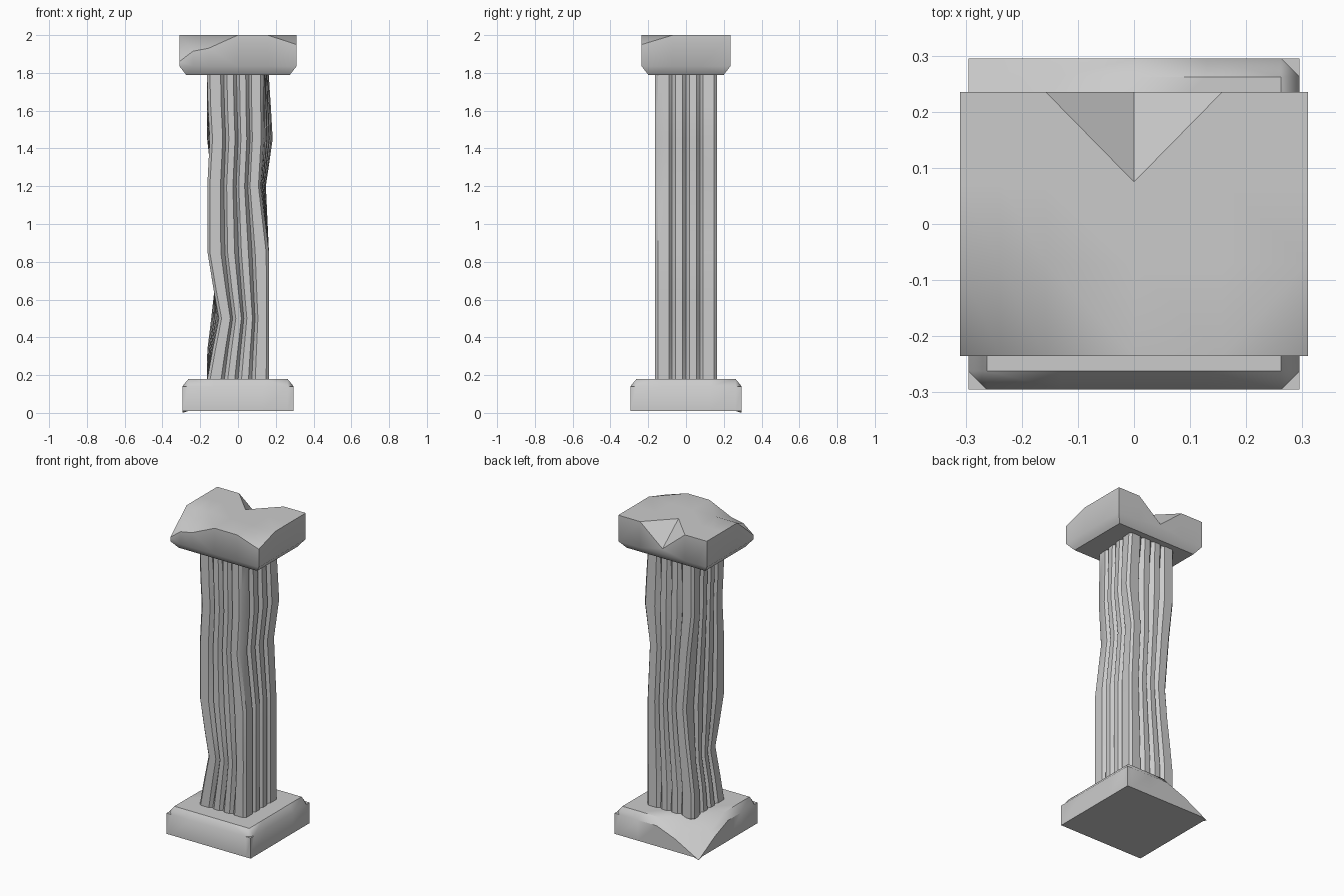
import bpy, bmesh, math

if "Cube" in bpy.data.objects:
    bpy.data.objects.remove(bpy.data.objects["Cube"])


def finish(bm, name, angle=40):
    bmesh.ops.recalc_face_normals(bm, faces=bm.faces)
    mesh = bpy.data.meshes.new(name)
    bm.to_mesh(mesh)
    bm.free()
    obj = bpy.data.objects.new(name, mesh)
    bpy.context.collection.objects.link(obj)
    bpy.ops.object.select_all(action='DESELECT')
    obj.select_set(True)
    bpy.context.view_layer.objects.active = obj
    bpy.ops.object.shade_smooth_by_angle(angle=math.radians(angle))
    return obj


def bridge(bm, a, b):
    n = len(a)
    for i in range(n):
        bm.faces.new((a[i], a[(i + 1) % n], b[(i + 1) % n], b[i]))


def slab(name, xs, ys, top, rings):
    """Block with an uneven top grid, its border lofted down through rings."""
    bm = bmesh.new()
    g = [[bm.verts.new((x, y, top(x, y))) for x in xs] for y in ys]
    for j in range(len(ys) - 1):
        for i in range(len(xs) - 1):
            bm.faces.new((g[j][i], g[j][i + 1], g[j + 1][i + 1], g[j + 1][i]))
    border = g[0][:-1] + [r[-1] for r in g[:-1]] + g[-1][:0:-1] + [r[0] for r in g[:0:-1]]
    prev = border
    hx, hy = xs[-1], ys[-1]
    for inset, z in rings:
        ring = []
        for v in border:
            x = max(inset - hx, min(hx - inset, v.co.x))
            y = max(inset - hy, min(hy - inset, v.co.y))
            ring.append(bm.verts.new((x, y, min(z, v.co.z - 0.001))))
        bridge(bm, prev, ring)
        prev = ring
    bm.faces.new(prev)
    bmesh.ops.triangulate(bm, faces=[f for f in bm.faces if len(f.verts) == 4])
    return finish(bm, name)


# Base: bevelled plinth with the back left corner broken away
def base_top(x, y):
    z = 0.14 if max(abs(x), abs(y)) > 0.28 else 0.18
    t = max(0, (y - x - 0.26) / 0.33)
    return max(0.001, min(z, 0.18 * (1 - t)))


steps = [-0.295, -0.262, -0.13, 0, 0.13, 0.262, 0.295]
slab("plinth", steps, steps, base_top, [(0, 0.01)])

# Capital: block with chipped front corners and a notch in the back edge
cap_x = [-0.31, -0.238, -0.157, 0.0, 0.157, 0.31]
cap_y = [-0.235, -0.07, 0.075, 0.235]
chips = {(0, 0): 1.86, (1, 0): 1.915, (2, 0): 1.93, (5, 0): 1.95, (3, 3): 1.87}


def cap_top(x, y):
    return chips.get((cap_x.index(x), cap_y.index(y)), 2.0)


slab("capital", cap_x, cap_y, cap_top, [(0, 1.835), (0.035, 1.79)])

# Shaft: square fluted section, each corner worn sideways along its height
levels = [0.17, 0.33, 0.5, 0.65, 0.85, 1.2, 1.45, 1.62, 1.795]
wear = {
    "front_left": [0, .03, .065, .035, 0, 0, .015, .005, 0],
    "front_right": [0, 0, 0, 0, 0, -.045, -.03, -.032, -.032],
    "back_left": [0, 0, .02, .04, .06, .03, 0, 0, 0],
    "back_right": [0, 0, 0, 0, 0, -.015, .022, .012, 0],
}
HALF = 0.164


def section(depth):
    side = [(-HALF + 0.015, 0)]
    for c in (-0.073, 0, 0.073):
        side += [(c - 0.018, 0), (c, depth), (c + 0.018, 0)]
    side.append((HALF - 0.015, 0))
    pts = []
    for k in range(4):
        ca, sa = round(math.cos(k * math.pi / 2)), round(math.sin(k * math.pi / 2))
        for s, d in side:
            y = d - HALF
            pts.append((s * ca - y * sa, s * sa + y * ca))
    return pts


bm = bmesh.new()
loops = []
for k, z in enumerate(levels):
    loop = []
    for x, y in section(0.012 if k in (0, len(levels) - 1) else 0.026):
        u, v = (x / HALF + 1) / 2, (y / HALF + 1) / 2
        left = (1 - v) * wear["front_left"][k] + v * wear["back_left"][k]
        right = (1 - v) * wear["front_right"][k] + v * wear["back_right"][k]
        loop.append(bm.verts.new((x + (1 - u) * left + u * u * right, y, z)))
    loops.append(loop)
for a, b in zip(loops, loops[1:]):
    bridge(bm, a, b)
bm.faces.new(loops[0])
bm.faces.new(loops[-1])
finish(bm, "fluted_shaft", 35)
